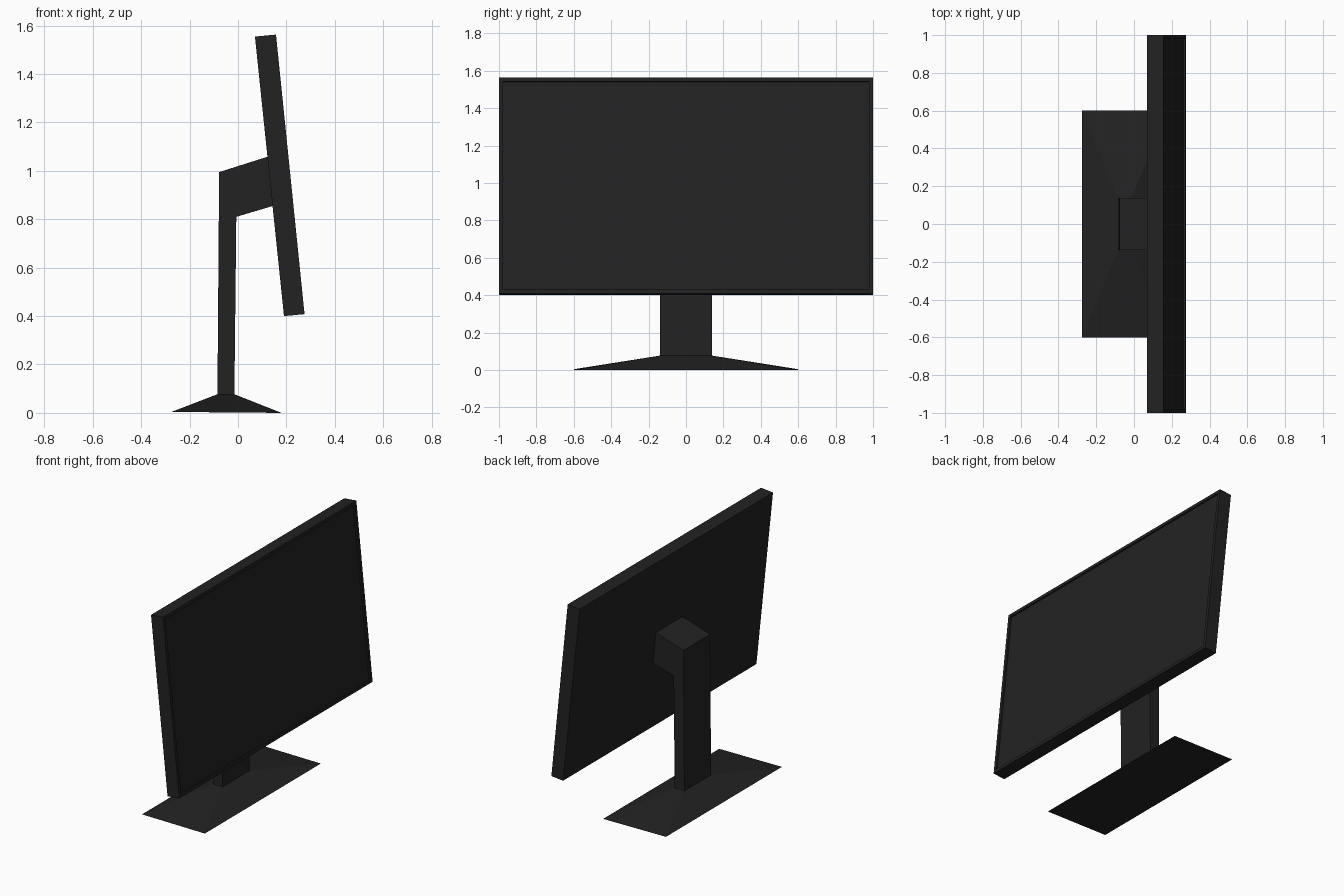
import bpy
import bmesh
from mathutils import Vector

cube = bpy.data.objects.get("Cube")
if cube:
    bpy.data.objects.remove(cube, do_unlink=True)

# One matt charcoal plastic
plastic = bpy.data.materials.new("charcoal plastic")
plastic.use_nodes = True
colour = (0.016, 0.016, 0.016, 1)
plastic.diffuse_color = colour
bsdf = plastic.node_tree.nodes["Principled BSDF"]
bsdf.inputs["Base Color"].default_value = colour
bsdf.inputs["Roughness"].default_value = 0.8


def finish(name, bm):
    bmesh.ops.recalc_face_normals(bm, faces=bm.faces)
    mesh = bpy.data.meshes.new(name)
    bm.to_mesh(mesh)
    bm.free()
    mesh.materials.append(plastic)
    obj = bpy.data.objects.new(name, mesh)
    bpy.context.collection.objects.link(obj)
    return obj


def extrude_profile(profile, half_width):
    """Side profile in x and z, extruded across y."""
    bm = bmesh.new()
    face = bm.faces.new([bm.verts.new((x, -half_width, z)) for x, z in profile])
    out = bmesh.ops.extrude_face_region(bm, geom=[face])
    moved = [v for v in out["geom"] if isinstance(v, bmesh.types.BMVert)]
    bmesh.ops.translate(bm, verts=moved, vec=(0, 2 * half_width, 0))
    bmesh.ops.recalc_face_normals(bm, faces=bm.faces)
    return bm


# Tilted display with a bezel around a slightly recessed screen
bm = extrude_profile([(0.07, 1.555), (0.157, 1.563), (0.275, 0.408), (0.19, 0.4)], 1.0)
screen = max(bm.faces, key=lambda f: f.normal.x)
inward = -screen.normal.copy()
bmesh.ops.inset_region(bm, faces=[screen], thickness=0.03)
out = bmesh.ops.extrude_face_region(bm, geom=[screen])
moved = [v for v in out["geom"] if isinstance(v, bmesh.types.BMVert)]
bmesh.ops.translate(bm, verts=moved, vec=inward * 0.01)
if screen.is_valid:
    bmesh.ops.delete(bm, geom=[screen], context="FACES")
finish("display", bm)

# Upright column with the bracket that reaches the display
finish("stand_column", extrude_profile(
    [(-0.085, 0.07), (-0.015, 0.07), (-0.007, 0.81), (0.147, 0.856),
     (0.127, 1.06), (-0.078, 0.995)], 0.138))

# Flared foot: a wide rectangle rising to the column
bm = bmesh.new()
bmesh.ops.create_cube(bm, size=1)
for v in bm.verts:
    if v.co.z < 0:
        right = v.co.x > 0
        v.co = Vector((0.18 if right else -0.275, 1.2 * v.co.y, 0 if right else 0.004))
    else:
        v.co = Vector((-0.015 if v.co.x > 0 else -0.085, 0.276 * v.co.y, 0.077))
finish("foot", bm)
